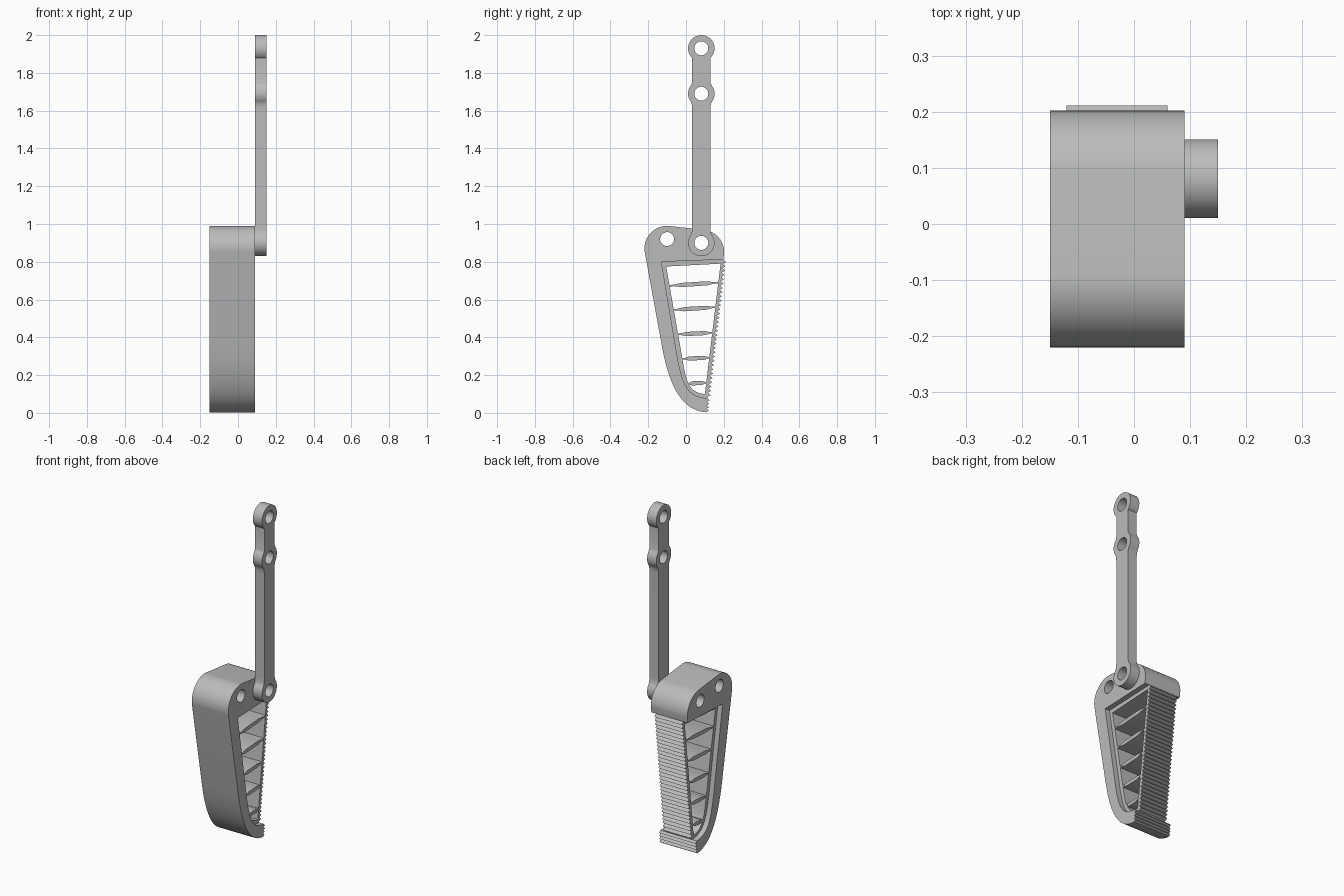
import bpy
from math import sin, cos, radians
from mathutils import Vector, Matrix
from mathutils.geometry import interpolate_bezier

if "Cube" in bpy.data.objects:
    bpy.data.objects.remove(bpy.data.objects["Cube"], do_unlink=True)

grey = bpy.data.materials.new("plain grey")
grey.use_nodes = True
grey.diffuse_color = (0.5, 0.5, 0.5, 1)
grey.node_tree.nodes["Principled BSDF"].inputs["Base Color"].default_value = (0.5, 0.5, 0.5, 1)

# Side profiles are drawn in (y, z) and given thickness along x
SIDE = Matrix(((0, 0, 1, 0), (1, 0, 0, 0), (0, 1, 0, 0), (0, 0, 0, 1)))


def arc(cy, cz, r, a0, a1, n=20):
    angles = [radians(a0 + (a1 - a0) * i / n) for i in range(n + 1)]
    return [(cy + r * cos(a), cz + r * sin(a)) for a in angles]


def hole(cy, cz, r=0.037):
    return arc(cy, cz, r, 0, 360, 32)[:-1]


def bezier(*pts, n=18):
    return [tuple(p) for p in interpolate_bezier(*(Vector(p) for p in pts), n)]


def teeth(start, end, count, depth):
    """Sawtooth edge running from start to end, with tips towards +y."""
    a, b = Vector(start), Vector(end)
    pts = []
    for i in range(count):
        root = a.lerp(b, i / count)
        tip = a.lerp(b, (i + 0.35) / count) + Vector((depth, 0))
        pts += [tuple(root), tuple(tip)]
    return pts + [tuple(b)]


def plate(name, loops, x0, x1):
    """Extrude an outline, with any inner loops left open, between x0 and x1."""
    curve = bpy.data.curves.new(name, "CURVE")
    curve.dimensions = "2D"
    curve.fill_mode = "BOTH"
    curve.extrude = (x1 - x0) / 2
    for loop in loops:
        spline = curve.splines.new("POLY")
        spline.points.add(len(loop) - 1)
        for point, (y, z) in zip(spline.points, loop):
            point.co = (y, z, 0, 1)
        spline.use_cyclic_u = True
    curve.materials.append(grey)
    obj = bpy.data.objects.new(name, curve)
    bpy.context.collection.objects.link(obj)
    obj.matrix_world = Matrix.Translation(((x0 + x1) / 2, 0, 0)) @ SIDE
    bpy.ops.object.select_all(action="DESELECT")
    obj.select_set(True)
    bpy.context.view_layer.objects.active = obj
    bpy.ops.object.convert(target="MESH")
    bpy.ops.object.shade_smooth_by_angle(angle=radians(30))
    return obj


PIVOT_Y, PIVOT_Z = 0.081, 0.90

# Rigid C-shaped finger shell with a toothed tip
outer_back = bezier((-0.125, 0.34), (-0.08, 0.10), (0, 0.01), (0.108, 0.003))
inner_back = bezier((-0.044, 0.286), (-0.015, 0.14), (0.01, 0.085), (0.113, 0.078))
shell = (arc(0.082, 0.85, 0.12, 0, 84) + arc(-0.10, 0.87, 0.12, 84, 190)
         + outer_back + teeth((0.108, 0.005), (0.113, 0.078), 4, 0.012)
         + inner_back[-2::-1] + [(-0.13, 0.80), (0.197, 0.812)])
plate("finger_shell", [shell, hole(-0.10, 0.92), hole(PIVOT_Y, PIVOT_Z)], -0.15, 0.09)

# Recessed flexible insert: thin frame with a ridged gripping face
frame = ([(-0.13, 0.80)] + inner_back
         + teeth((0.113, 0.085), (0.197, 0.812), 32, 0.016))
opening = ([(-0.105, 0.775), (-0.019, 0.286)]
           + bezier((-0.019, 0.286), (0, 0.16), (0.02, 0.105), (0.1, 0.10))[1:]
           + [(0.183, 0.79)])
plate("grip_insert", [frame, opening], -0.12, 0.06)

# Cross ribs, thick in the middle and thin at the hinged ends
ribs = [(-0.092, 0.673, 0.176, 0.69), (-0.07, 0.545, 0.162, 0.56),
        (-0.048, 0.415, 0.148, 0.425), (-0.023, 0.286, 0.134, 0.293),
        (0.004, 0.155, 0.112, 0.16)]
for number, (y0, z0, y1, z1) in enumerate(ribs, 1):
    a, b = Vector((y0, z0)), Vector((y1, z1))
    profile = [(0, 0.004), (0.1, 0.004), (0.25, 0.011), (0.75, 0.011), (0.9, 0.004), (1, 0.004)]
    lower = [tuple(a.lerp(b, t) - Vector((0, h))) for t, h in profile]
    upper = [tuple(a.lerp(b, t) + Vector((0, h))) for t, h in reversed(profile)]
    plate(f"cross_rib_{number}", [lower + upper], -0.12, 0.06)

# Long link bar with three eyelets, mirrored about its own centre line
EYES = (PIVOT_Z, 1.69, 1.93)
R, HALF = 0.07, 0.048
side = arc(0, EYES[0], R, -90, 35)
side += bezier((0.0573, 0.94), (0.051, 0.95), (HALF, 0.965), (HALF, 0.99), n=8)[1:]
side += bezier((HALF, 1.60), (HALF, 1.625), (0.051, 1.64), (0.0573, 1.65), n=8)
side += arc(0, EYES[1], R, -35, 40)[1:]
side += [(HALF, 1.75), (HALF, 1.88)]
side += arc(0, EYES[2], R, -43, 90)
link = [(PIVOT_Y + y, z) for y, z in side]
link += [(PIVOT_Y - y, z) for y, z in side[-2:0:-1]]
plate("link_bar", [link] + [hole(PIVOT_Y, z) for z in EYES], 0.09, 0.15)
